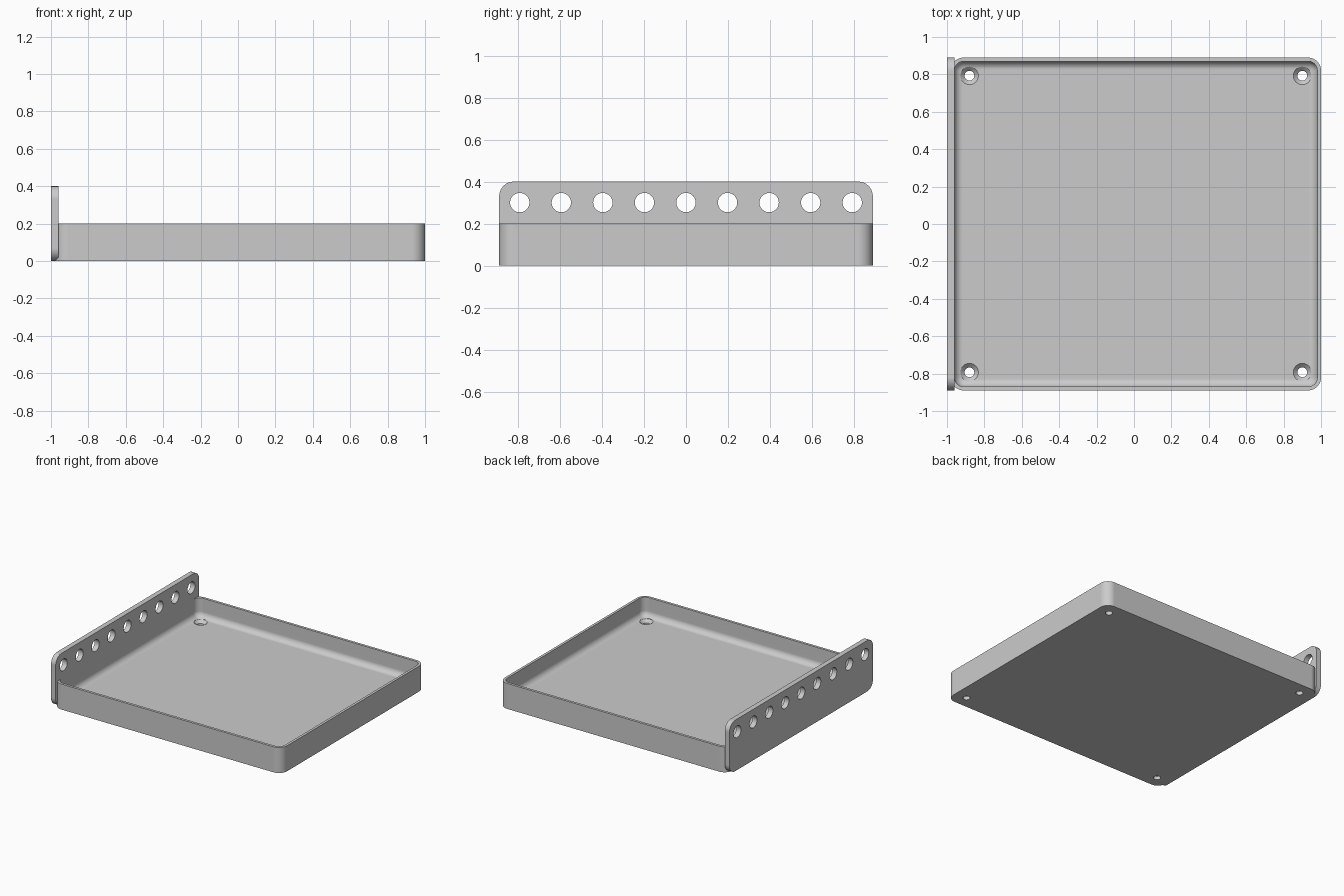
import bpy, bmesh, math
from math import sin, cos, pi

if "Cube" in bpy.data.objects:
    bpy.data.objects.remove(bpy.data.objects["Cube"])

GREY = (0.6, 0.6, 0.6, 1)
grey = bpy.data.materials.new("light_grey")
grey.use_nodes = True
grey.diffuse_color = GREY
grey.node_tree.nodes["Principled BSDF"].inputs["Base Color"].default_value = GREY

WALL, FLOOR, RADIUS, FILLET = 0.02, 0.05, 0.07, 0.045
TRAY_X, TRAY_W, TRAY_D, TRAY_H = 0.01, 1.98, 1.78, 0.2
PANEL_IN, PANEL_OUT, PANEL_H = -0.96, -1.0, 0.4


def rounded_rect(w, d, r, steps=12):
    """Counter-clockwise outline of a rounded rectangle about the origin."""
    pts = []
    for q, (sx, sy) in enumerate([(1, 1), (-1, 1), (-1, -1), (1, -1)]):
        for i in range(steps + 1):
            a = (q + i / steps) * pi / 2
            pts.append((sx * (w / 2 - r) + r * cos(a), sy * (d / 2 - r) + r * sin(a)))
    return pts


def circle(cx, cy, r, n=40):
    return [(cx + r * cos(2 * pi * i / n), cy + r * sin(2 * pi * i / n)) for i in range(n)]


def skin(bm, loops):
    """Join equal-length loops of points with quads and cap both ends."""
    rings = [[bm.verts.new(p) for p in loop] for loop in loops]
    for a, b in zip(rings, rings[1:]):
        for i in range(len(a)):
            j = (i + 1) % len(a)
            bm.faces.new((a[i], a[j], b[j], b[i]))
    bm.faces.new(rings[0][::-1])
    bm.faces.new(rings[-1])


def make_object(name, solids):
    bm = bmesh.new()
    for loops in solids:
        skin(bm, loops)
    bmesh.ops.recalc_face_normals(bm, faces=bm.faces)
    mesh = bpy.data.meshes.new(name)
    bm.to_mesh(mesh)
    bm.free()
    mesh.materials.append(grey)
    obj = bpy.data.objects.new(name, mesh)
    bpy.context.collection.objects.link(obj)
    return obj


def drill(obj, cutter):
    """Cut the holes for good, then smooth the rounded surfaces."""
    mod = obj.modifiers.new("holes", "BOOLEAN")
    mod.operation, mod.solver, mod.object = "DIFFERENCE", "EXACT", cutter
    bpy.context.view_layer.update()
    graph = bpy.context.evaluated_depsgraph_get()
    obj_mesh = bpy.data.meshes.new_from_object(obj.evaluated_get(graph))
    obj.modifiers.clear()
    obj.data = obj_mesh
    bpy.data.objects.remove(cutter)
    obj_mesh.shade_smooth()
    obj_mesh.set_sharp_from_angle(angle=math.radians(30))
    weighted = obj.modifiers.new("flat_sides", "WEIGHTED_NORMAL")
    weighted.keep_sharp = True


# Tray: outer wall, rim, inner wall, then a fillet down to the floor
profile = [(0, 0), (0, TRAY_H), (WALL, TRAY_H)]
for k in range(11):
    a = k / 10 * pi / 2
    profile.append((WALL + FILLET * (1 - cos(a)), FLOOR + FILLET * (1 - sin(a))))
tray = make_object("tray", [[
    [(x + TRAY_X, y, z) for x, y in
     rounded_rect(TRAY_W - 2 * inset, TRAY_D - 2 * inset, RADIUS - inset)]
    for inset, z in profile]])

# Countersunk screw holes in the four floor corners
screw = [(0.026, -0.1), (0.026, FLOOR - 0.022), (0.048, FLOOR), (0.048, TRAY_H)]
drill(tray, make_object("screw_hole_cutter", [
    [[(x, y, z) for x, y in circle(TRAY_X + sx * 0.89, sy * 0.793, r)] for r, z in screw]
    for sx in (-1, 1) for sy in (-1, 1)]))

# Upright side panel with rounded corners and a row of round holes
outline = rounded_rect(TRAY_D, PANEL_H, RADIUS)
panel = make_object("side_panel", [[
    [(x, y, z + PANEL_H / 2) for y, z in outline] for x in (PANEL_OUT, PANEL_IN)]])
drill(panel, make_object("panel_hole_cutter", [
    [[(x, y, z) for y, z in circle(0.198 * i, 0.3, 0.046)] for x in (-1.1, -0.9)]
    for i in range(-4, 5)]))
